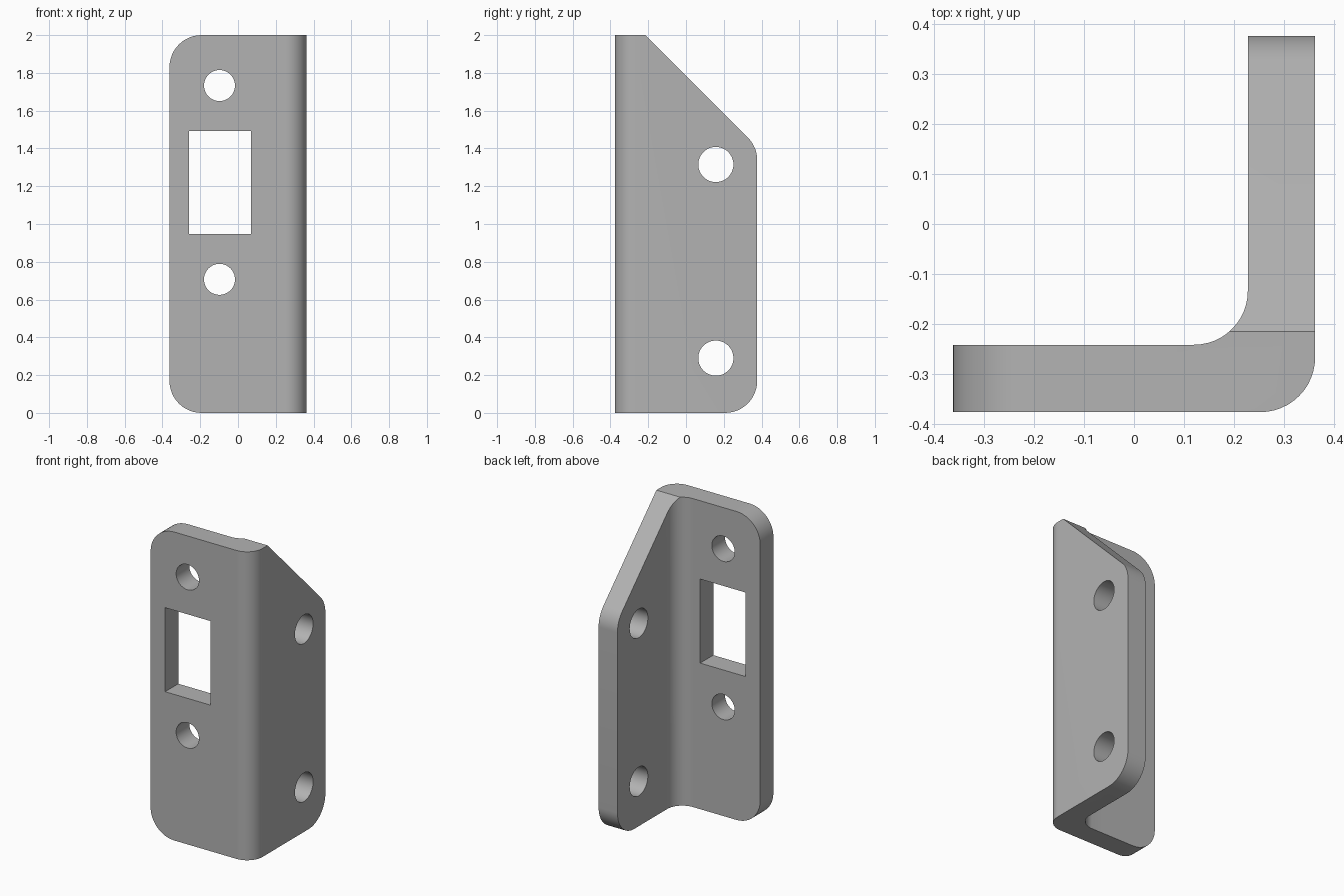
import bpy
import bmesh
import math
from mathutils import Vector

cube = bpy.data.objects.get("Cube")
if cube:
    bpy.data.objects.remove(cube, do_unlink=True)

steel = bpy.data.materials.new("plain grey steel")
steel.use_nodes = True
grey = (0.45, 0.45, 0.45, 1)
steel.diffuse_color = grey
steel.node_tree.nodes["Principled BSDF"].inputs["Base Color"].default_value = grey


def rounded(corners, steps=12):
    """Outline from (u, v, radius) corners, each rounded by a tangent arc."""
    pts = []
    n = len(corners)
    for i, (u, v, r) in enumerate(corners):
        p = Vector((u, v))
        if r == 0:
            pts.append(p)
            continue
        a = (Vector(corners[i - 1][:2]) - p).normalized()
        b = (Vector(corners[(i + 1) % n][:2]) - p).normalized()
        half = a.angle(b) / 2
        centre = p + (a + b).normalized() * r / math.sin(half)
        start = p + a * r / math.tan(half) - centre
        end = p + b * r / math.tan(half) - centre
        sweep = start.angle_signed(end)
        for k in range(steps + 1):
            t = -sweep * k / steps
            pts.append(centre + Vector((start.x * math.cos(t) - start.y * math.sin(t),
                                        start.x * math.sin(t) + start.y * math.cos(t))))
    return pts


def circle(u, v, r, sides=48):
    return [Vector((u + r * math.cos(math.tau * k / sides),
                    v + r * math.sin(math.tau * k / sides))) for k in range(sides)]


def prism(name, outline, axis, low, high):
    """Extrude a 2D outline along the given axis."""
    place = {"x": lambda p, d: (d, p.x, p.y),
             "y": lambda p, d: (p.x, d, p.y),
             "z": lambda p, d: (p.x, p.y, d)}[axis]
    bm = bmesh.new()
    face = bm.faces.new([bm.verts.new(place(p, low)) for p in outline])
    new = bmesh.ops.extrude_face_region(bm, geom=[face])["geom"]
    shift = Vector(place(Vector((0, 0)), high - low))
    bmesh.ops.translate(bm, vec=shift, verts=[g for g in new if isinstance(g, bmesh.types.BMVert)])
    bmesh.ops.recalc_face_normals(bm, faces=bm.faces)
    mesh = bpy.data.meshes.new(name)
    bm.to_mesh(mesh)
    bm.free()
    mesh.materials.append(steel)
    obj = bpy.data.objects.new(name, mesh)
    bpy.context.collection.objects.link(obj)
    return obj


# Bent plate: L-shaped section with rounded bend
bracket = prism("angle_bracket", rounded([
    (-0.363, -0.377, 0), (0.363, -0.377, 0.11), (0.363, 0.377, 0),
    (0.228, 0.377, 0), (0.228, -0.242, 0.108), (-0.363, -0.242, 0)]), "z", 0, 2)

# Flange silhouettes, oversized where the section already sets the edge
front_shape = prism("front_flange_outline", rounded([
    (-0.363, 0, 0.17), (0.6, 0, 0), (0.6, 2, 0), (-0.363, 2, 0.17)]), "y", -0.6, 0.6)
side_shape = prism("side_flange_outline", rounded([
    (-0.6, 0, 0), (0.377, 0, 0.17), (0.377, 1.408, 0.17),
    (-0.215, 2, 0), (-0.6, 2, 0)]), "x", -0.6, 0.6)

# Openings
tools = [(front_shape, "INTERSECT"), (side_shape, "INTERSECT")]
for z in (0.707, 1.733):
    tools.append((prism("front_hole", circle(-0.098, z, 0.082), "y", -0.5, -0.1), "DIFFERENCE"))
for z in (0.29, 1.315):
    tools.append((prism("side_hole", circle(0.158, z, 0.093), "x", 0.1, 0.5), "DIFFERENCE"))
window = [Vector(p) for p in ((-0.259, 0.947), (0.068, 0.947), (0.068, 1.492), (-0.259, 1.492))]
tools.append((prism("latch_window", window, "y", -0.5, -0.1), "DIFFERENCE"))

for tool, operation in tools:
    mod = bracket.modifiers.new(tool.name, "BOOLEAN")
    mod.operation = operation
    mod.solver = "EXACT"
    mod.object = tool

# Bake the cuts and discard the cutters
bpy.context.view_layer.update()
result = bpy.data.meshes.new_from_object(
    bracket.evaluated_get(bpy.context.evaluated_depsgraph_get()))
bracket.modifiers.clear()
bracket.data = result
for tool, _ in tools:
    bpy.data.objects.remove(tool, do_unlink=True)

bpy.ops.object.select_all(action="DESELECT")
bracket.select_set(True)
bpy.context.view_layer.objects.active = bracket
bpy.ops.object.shade_smooth_by_angle(angle=math.radians(30))
